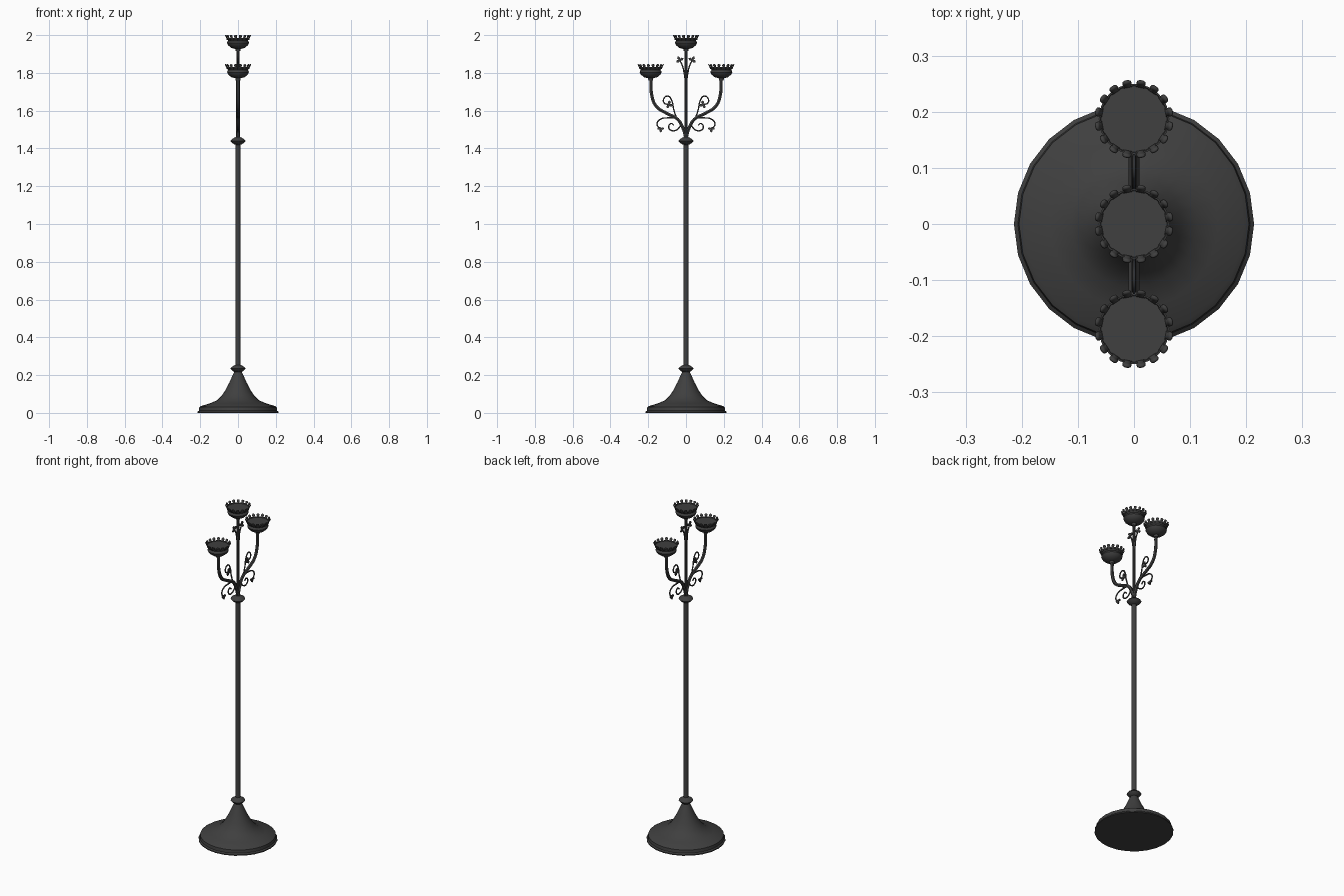
import bpy, bmesh, math
from mathutils import Vector, Matrix

cube = bpy.data.objects.get("Cube")
if cube:
    bpy.data.objects.remove(cube, do_unlink=True)

iron = bpy.data.materials.new("dark_iron")
iron.use_nodes = True
COLOUR = (0.05, 0.05, 0.05, 1)
iron.diffuse_color = COLOUR
iron.node_tree.nodes["Principled BSDF"].inputs["Base Color"].default_value = COLOUR


def add_object(name, mesh, smooth=True):
    ob = bpy.data.objects.new(name, mesh)
    bpy.context.scene.collection.objects.link(ob)
    mesh.materials.clear()
    mesh.materials.append(iron)
    if smooth:
        bpy.ops.object.select_all(action='DESELECT')
        ob.select_set(True)
        bpy.context.view_layer.objects.active = ob
        bpy.ops.object.shade_smooth_by_angle(angle=math.radians(35))
    return ob


def from_bmesh(name, bm, smooth=True):
    bmesh.ops.recalc_face_normals(bm, faces=bm.faces)
    mesh = bpy.data.meshes.new(name)
    bm.to_mesh(mesh)
    bm.free()
    return add_object(name, mesh, smooth)


def lathe(name, profile, sides, centre=(0, 0, 0)):
    """Revolve (radius, height) points about a vertical axis."""
    bm = bmesh.new()
    verts = [bm.verts.new((r, 0, z)) for r, z in profile]
    edges = [bm.edges.new(pair) for pair in zip(verts, verts[1:])]
    bmesh.ops.spin(bm, geom=verts + edges, cent=(0, 0, 0), axis=(0, 0, 1),
                   angle=math.tau, steps=sides, use_duplicate=False)
    bmesh.ops.remove_doubles(bm, verts=bm.verts, dist=1e-5)
    bmesh.ops.translate(bm, verts=bm.verts, vec=centre)
    return from_bmesh(name, bm)


def tube(name, points, radius, side=1):
    """Smooth round bar through (y, z) points in the plane of the arms."""
    cu = bpy.data.curves.new(name, 'CURVE')
    cu.dimensions = '3D'
    cu.bevel_depth = radius
    cu.bevel_resolution = 1
    cu.resolution_u = 5
    cu.use_fill_caps = True
    sp = cu.splines.new('BEZIER')
    sp.bezier_points.add(len(points) - 1)
    for p, (y, z) in zip(sp.bezier_points, points):
        p.co = (0, side * y, z)
        p.handle_left_type = p.handle_right_type = 'AUTO'
    temp = bpy.data.objects.new(name + "_path", cu)
    bpy.context.scene.collection.objects.link(temp)
    deps = bpy.context.evaluated_depsgraph_get()
    mesh = bpy.data.meshes.new_from_object(temp.evaluated_get(deps))
    bpy.data.objects.remove(temp, do_unlink=True)
    mesh.name = name
    return add_object(name, mesh)


def leaf(name, y, z, direction, side=1, size=0.022):
    """Three-lobed flat leaf, pointing along an angle in the arm plane."""
    bm = bmesh.new()
    outline = [(-0.15, 0), (0.35, 0.3), (0.7, 0.32), (1, 0), (0.7, -0.32), (0.35, -0.3)]
    for turn in (-95, 0, 95):
        a = math.radians(direction + turn)
        verts = []
        for u, v in outline:
            u, v = u * size, v * size
            verts.append(bm.verts.new((0, side * (y + u * math.cos(a) - v * math.sin(a)),
                                       z + u * math.sin(a) + v * math.cos(a))))
        bm.faces.new(verts)
    ob = from_bmesh(name, bm, False)
    mod = ob.modifiers.new("thickness", 'SOLIDIFY')
    mod.thickness = 0.006
    mod.offset = 0


def cup(name, y, top):
    """Bulged bowl with a flat inner disc and a crown of petals."""
    lathe(name + "_bowl", [(0, -0.085), (0.012, -0.085), (0.014, -0.073), (0.035, -0.068),
                           (0.052, -0.054), (0.058, -0.042), (0.056, -0.034), (0.052, -0.030),
                           (0.058, -0.022), (0.063, -0.014), (0.060, -0.014), (0.059, -0.018),
                           (0, -0.018)], 16, (0, y, top))
    bm = bmesh.new()
    # half width, radius, height up each petal
    rows = [(0.011, 0.057, -0.024), (0.005, 0.061, -0.013), (0.008, 0.064, -0.007),
            (0.007, 0.067, -0.002), (0.003, 0.069, 0)]
    for i in range(16):
        turn = Matrix.Rotation(math.tau * (i + 0.5) / 16, 4, 'Z')
        pairs = [[bm.verts.new(turn @ Vector((r, s * w, z)) + Vector((0, y, top)))
                  for s in (-1, 1)] for w, r, z in rows]
        for a, b in zip(pairs, pairs[1:]):
            bm.faces.new((a[0], a[1], b[1], b[0]))
    ob = from_bmesh(name + "_petals", bm)
    mod = ob.modifiers.new("thickness", 'SOLIDIFY')
    mod.thickness = 0.004
    mod.offset = 0


# Flared foot and its collar
lathe("base", [(0, 0), (0.214, 0), (0.214, 0.006), (0.207, 0.012), (0.205, 0.030),
               (0.196, 0.036), (0.150, 0.050), (0.112, 0.066), (0.085, 0.092),
               (0.066, 0.122), (0.046, 0.160), (0.026, 0.205), (0.018, 0.222), (0, 0.222)], 24)
ring = [(0, -0.022), (0.018, -0.020), (0.034, -0.008), (0.040, 0),
        (0.034, 0.008), (0.018, 0.018), (0, 0.022)]
lathe("lower_collar", ring, 16, (0, 0, 0.235))

# Pole, upper collar and central stem
lathe("pole", [(0, 0.22), (0.0135, 0.22), (0.0135, 1.44), (0, 1.44)], 12)
lathe("upper_collar", ring, 16, (0, 0, 1.44))
lathe("centre_stem", [(0, 1.44), (0.014, 1.44), (0.009, 1.49), (0.008, 1.78), (0.011, 1.80),
                      (0.008, 1.82), (0.008, 1.92), (0, 1.92)], 10)
cup("centre_cup", 0, 2.0)

# Side arms with scrolls and leaves, mirrored front to back
for label, s in (("front", -1), ("back", 1)):
    tube(label + "_arm", [(0, 1.45), (0.015, 1.505), (0.045, 1.555), (0.10, 1.585),
                          (0.155, 1.62), (0.180, 1.675), (0.185, 1.77)], 0.0095, s)
    cup(label + "_cup", s * 0.187, 1.845)
    tube(label + "_upper_scroll", [(0.05, 1.56), (0.066, 1.61), (0.074, 1.65), (0.095, 1.677),
                                   (0.117, 1.665), (0.115, 1.64), (0.095, 1.633)], 0.004, s)
    leaf(label + "_upper_leaf", 0.091, 1.633, 200, s)
    tube(label + "_lower_scroll", [(0.055, 1.562), (0.095, 1.562), (0.135, 1.555),
                                   (0.153, 1.532), (0.145, 1.512), (0.132, 1.508)], 0.004, s)
    leaf(label + "_lower_leaf", 0.134, 1.504, 270, s, 0.019)
    tube(label + "_tendril", [(0.025, 1.525), (0.05, 1.498), (0.078, 1.495),
                              (0.092, 1.515), (0.078, 1.532), (0.064, 1.522)], 0.004, s)
    tube(label + "_stem_sprig", [(0.004, 1.76), (0.010, 1.80), (0.018, 1.835),
                                 (0.032, 1.865)], 0.004, s)
    leaf(label + "_sprig_leaf", 0.033, 1.868, 60, s)
